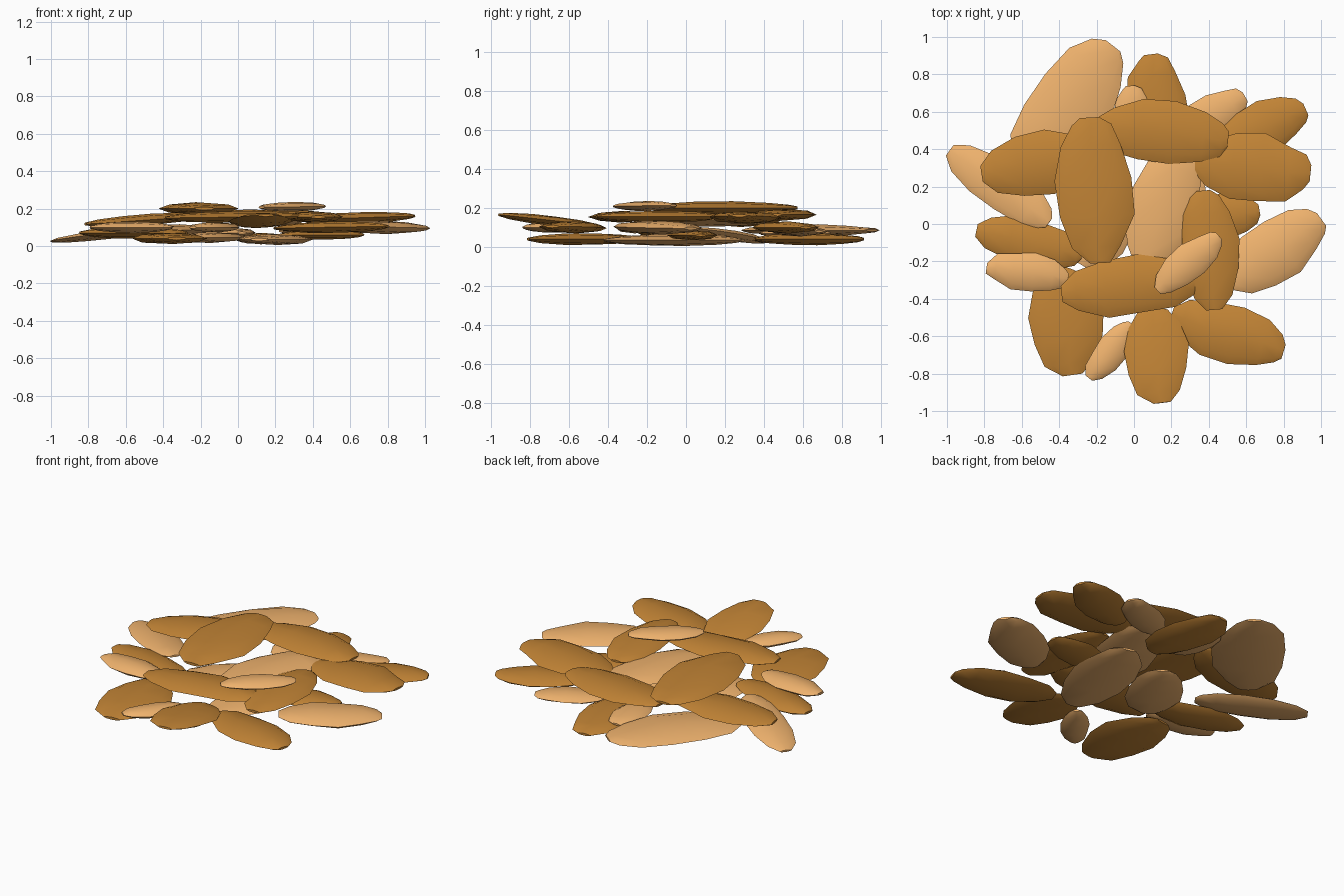
import bpy, bmesh, math, random
from mathutils import Matrix

if "Cube" in bpy.data.objects:
    bpy.data.objects.remove(bpy.data.objects["Cube"])

random.seed(4)


def material(name, rgb):
    m = bpy.data.materials.new(name)
    m.diffuse_color = (*rgb, 1)
    m.use_nodes = True
    m.node_tree.nodes["Principled BSDF"].inputs["Base Color"].default_value = m.diffuse_color
    return m


MATS = {"dark": material("dark_brown", (0.54, 0.23, 0.036)),
        "light": material("light_tan", (0.87, 0.45, 0.155))}

# blunt-ended flake profile: (position along length, relative radius)
PROFILE = [(-1, .27), (-.78, .66), (-.35, .94), (.15, 1), (.62, .8), (.9, .5), (1, .24)]
SIDES = 8


def flake(name, tone, cx, cy, cz, length, width, angle, rise=0.0, thick=0.06):
    """Flattened faceted flake; rise = height gain from tail to tip."""
    bm = bmesh.new()
    rings = []
    for t, r in PROFILE:
        off = random.uniform(-.06, .06)
        ring = []
        for k in range(SIDES):
            a = 2 * math.pi * k / SIDES
            j = random.uniform(.93, 1.05)
            ring.append(bm.verts.new((t * length / 2,
                                      (math.cos(a) * r * j + off) * width / 2,
                                      math.sin(a) * r * j * thick / 2)))
        rings.append(ring)
    for a, b in zip(rings, rings[1:]):
        for k in range(SIDES):
            n = (k + 1) % SIDES
            bm.faces.new((a[k], a[n], b[n], b[k]))
    bm.faces.new(rings[0])
    bm.faces.new(rings[-1])
    bmesh.ops.recalc_face_normals(bm, faces=bm.faces)
    pitch = math.atan2(rise, length)
    bm.transform(Matrix.Translation((cx, cy, cz))
                 @ Matrix.Rotation(math.radians(angle), 4, 'Z')
                 @ Matrix.Rotation(-pitch, 4, 'Y'))
    me = bpy.data.meshes.new(name)
    bm.to_mesh(me)
    bm.free()
    ob = bpy.data.objects.new(name, me)
    bpy.context.collection.objects.link(ob)
    me.materials.append(MATS[tone])
    bpy.ops.object.select_all(action='DESELECT')
    ob.select_set(True)
    bpy.context.view_layer.objects.active = ob
    bpy.ops.object.shade_smooth_by_angle(angle=math.radians(40))


# bottom layer
flake("base_flake_centre", "light", .2, -.06, .035, .72, .38, 75)
flake("base_flake_left", "light", -.16, 0, .045, .5, .34, 60)
flake("base_flake_back", "dark", .13, .63, .04, .56, .32, 97)
flake("base_flake_front_left", "dark", -.37, -.52, .04, .58, .4, 98)
flake("base_flake_left_edge", "light", -.72, .2, .06, .66, .26, -36, .07, .05)
flake("base_flake_left_side", "dark", -.56, -.1, .07, .58, .26, -12)
flake("base_flake_right", "dark", .45, .03, .06, .45, .24, 10, 0, .05)
flake("base_flake_back_gap", "light", 0, .56, .07, .36, .2, 95, 0, .05)

# middle layer
flake("mid_flake_back_left", "light", -.355, .635, .085, .8, .43, 52, 0, .06)
flake("mid_flake_back_right_small", "light", .41, .58, .08, .42, .22, 30, 0, .05)
flake("mid_flake_back_right", "dark", .68, .51, .1, .52, .28, 24, 0, .06)
flake("mid_flake_right_light", "light", .755, -.145, .1, .6, .34, 36, -.01, .07)
flake("mid_flake_front_right", "dark", .5, -.585, .1, .63, .32, -17, .01)
flake("mid_flake_front", "dark", .115, -.7, .135, .52, .34, 97, -.06, .05)
flake("mid_flake_front_small", "light", -.125, -.68, .1, .37, .17, 52, 0, .055)
flake("mid_flake_left_small", "light", -.57, -.26, .1, .44, .21, -8, 0, .06)
flake("mid_flake_centre", "light", .16, .1, .135, .68, .38, 72, 0, .06)

# upper layer
flake("upper_flake_left", "dark", -.5, .32, .14, .64, .34, 9, .045)
flake("upper_flake_right", "dark", .635, .3, .15, .62, .37, -6, .02)
flake("upper_flake_back", "dark", .155, .485, .165, .7, .34, -6)
flake("upper_flake_front", "dark", -.02, -.33, .155, .74, .32, 6, .01)
flake("upper_flake_right_centre", "dark", .4, -.14, .155, .64, .31, 95, 0, .06)

# top layer
flake("top_flake_long", "dark", -.21, .18, .2, .78, .42, 93, 0, .065)
flake("top_flake_small", "light", .29, -.21, .21, .44, .19, 41, .005, .05)
